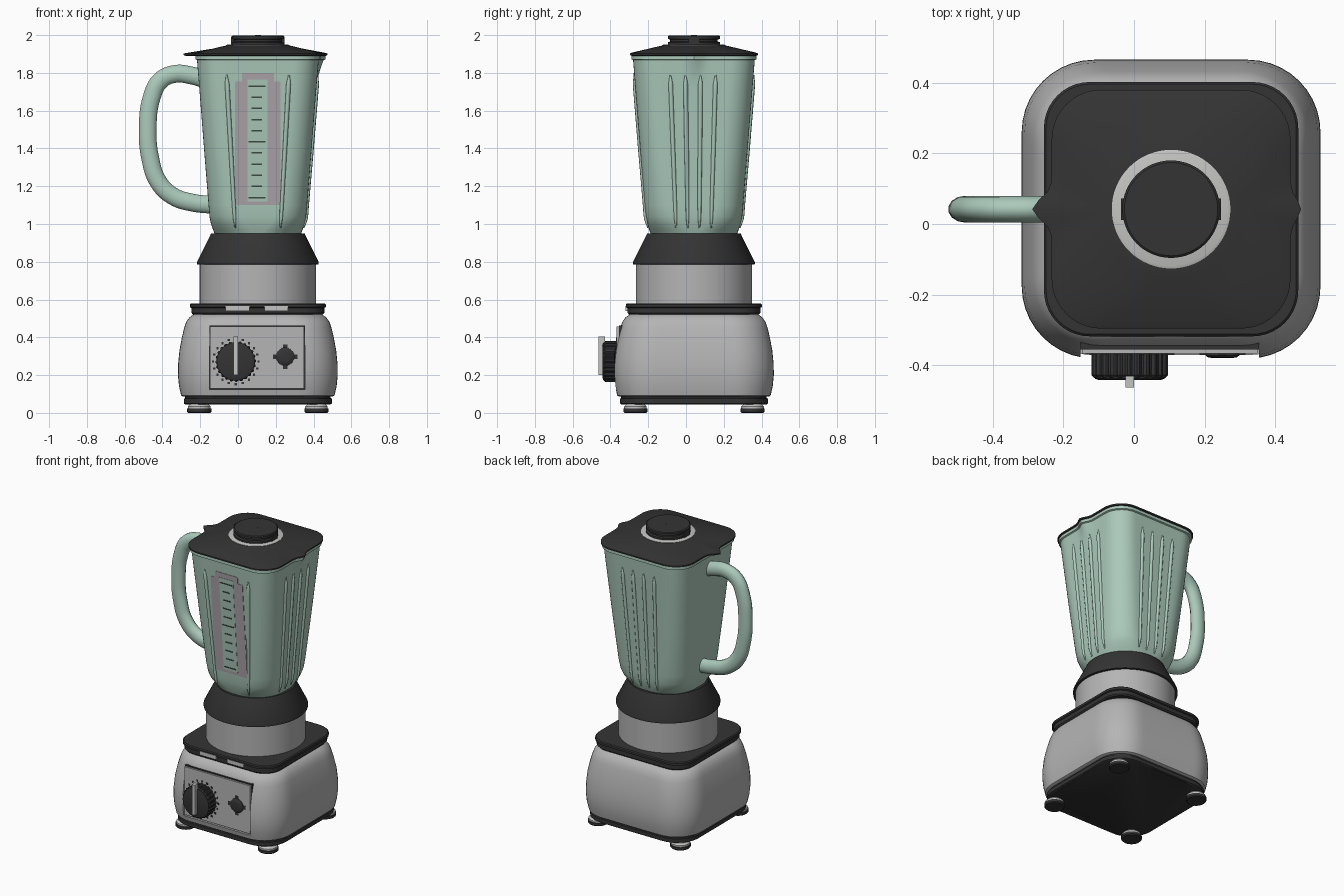
import bpy, bmesh, math

if bpy.data.objects.get("Cube"):
    bpy.data.objects.remove(bpy.data.objects["Cube"], do_unlink=True)

CX, CY = 0.105, 0.042          # vertical axis of the machine


def material(name, rgb):
    m = bpy.data.materials.new(name)
    m.use_nodes = True
    m.diffuse_color = (*rgb, 1)
    m.node_tree.nodes["Principled BSDF"].inputs["Base Color"].default_value = (*rgb, 1)
    return m


DARK = material("charcoal plastic", (0.034, 0.034, 0.034))
GREY = material("light grey enamel", (0.46, 0.46, 0.46))
PALE = material("pale grey trim", (0.55, 0.55, 0.54))
GREEN = material("pale green glass", (0.41, 0.59, 0.50))
PINK = material("pinkish grey print", (0.42, 0.38, 0.41))
INK = material("dark green ink", (0.045, 0.07, 0.06))


def finish(obj, angle=35):
    bpy.ops.object.select_all(action='DESELECT')
    obj.select_set(True)
    bpy.context.view_layer.objects.active = obj
    bpy.ops.object.shade_smooth_by_angle(angle=math.radians(angle))
    return obj


def make(name, rings, mat, loc=(0, 0, 0), rot=(0, 0, 0)):
    """Skin a stack of closed rings and cap both ends."""
    bm = bmesh.new()
    vs = [[bm.verts.new(p) for p in r] for r in rings]
    n = len(vs[0])
    for a, b in zip(vs, vs[1:]):
        for i in range(n):
            bm.faces.new((a[i], a[(i + 1) % n], b[(i + 1) % n], b[i]))
    bm.faces.new(vs[0][::-1])
    bm.faces.new(vs[-1])
    bmesh.ops.recalc_face_normals(bm, faces=bm.faces)
    me = bpy.data.meshes.new(name)
    bm.to_mesh(me)
    bm.free()
    me.materials.append(mat)
    obj = bpy.data.objects.new(name, me)
    obj.location, obj.rotation_euler = loc, rot
    bpy.context.collection.objects.link(obj)
    return finish(obj)


def square_ring(z, half, rad, right=0, left=0):
    """Rounded square; right and left pull a pointed lip out of the x sides."""
    pts, c = [], half - rad
    for k in range(4):
        a0 = k * math.pi / 2
        ca, sa = math.cos(a0), math.sin(a0)
        side = [(half, -c + 2 * c * i / 16) for i in range(16)]
        arc = [(c + rad * math.cos(t), c + rad * math.sin(t))
               for t in (math.pi / 2 * j / 10 for j in range(10))]
        for u, v in side + arc:
            x, y = u * ca - v * sa, u * sa + v * ca
            if abs(y) < c:
                lip = math.exp(-(y / 0.04) ** 2)
                x += lip * right if x > 0.9 * half else -lip * left if x < -0.9 * half else 0
            pts.append((x, y, z))
    return pts


def loft(name, sections, mat):
    return make(name, [square_ring(*s) for s in sections], mat, (CX, CY, 0))


def lathe(name, profile, mat, loc, n=64, rot=(0, 0, 0), ridge=0):
    rings = [[((r - ridge * (i // 2 % 2)) * math.cos(2 * math.pi * i / n),
               (r - ridge * (i // 2 % 2)) * math.sin(2 * math.pi * i / n), z)
              for i in range(n)] for r, z in profile]
    return make(name, rings, mat, loc, rot)


def box(name, x0, x1, y0, y1, z0, z1, mat):
    rings = [[(x0, y0, z), (x1, y0, z), (x1, y1, z), (x0, y1, z)] for z in (z0, z1)]
    return make(name, rings, mat)


# Feet and base plate
for i, (sx, sy) in enumerate([(-1, -1), (1, -1), (1, 1), (-1, 1)]):
    p = (CX + 0.31 * sx, CY + 0.31 * sy, 0)
    lathe(f"foot_pad_{i}", [(0.058, 0), (0.064, 0.006), (0.064, 0.022), (0.058, 0.024)], DARK, p, 32)
    lathe(f"foot_stem_{i}", [(0.06, 0.023), (0.06, 0.034), (0.048, 0.046)], PALE, p, 32)
loft("base_plate", [(0.045, 0.385, 0.16), (0.05, 0.392, 0.165), (0.075, 0.392, 0.165),
                    (0.078, 0.385, 0.16), (0.09, 0.385, 0.16)], DARK)

# Motor housing with a recess for the control panel
body = loft("motor_housing", [(0.086, 0.395, 0.18), (0.092, 0.406, 0.19), (0.14, 0.417, 0.20),
                              (0.2, 0.423, 0.205), (0.26, 0.422, 0.205), (0.33, 0.415, 0.20),
                              (0.4, 0.402, 0.195), (0.45, 0.390, 0.19), (0.48, 0.380, 0.185),
                              (0.505, 0.363, 0.18), (0.52, 0.342, 0.17), (0.526, 0.32, 0.16)], GREY)
cutter = box("panel_cutter", -0.152, 0.354, -0.5, -0.34, 0.124, 0.462, DARK)
cut = body.modifiers.new("panel_recess", 'BOOLEAN')
cut.object, cut.operation, cut.solver = cutter, 'DIFFERENCE', 'EXACT'
bpy.context.view_layer.objects.active = body
bpy.ops.object.modifier_apply(modifier=cut.name)
bpy.data.objects.remove(cutter, do_unlink=True)
finish(body)
box("panel_gap", -0.152, 0.354, -0.355, -0.33, 0.124, 0.462, DARK)
box("control_panel", -0.147, 0.349, -0.367, -0.33, 0.13, 0.457, GREY)

# Speed knob, pointer, pulse button and dial marks
FRONT = (math.pi / 2, 0, 0)
KX, KZ, BX, BZ = -0.012, 0.272, 0.25, 0.298
lathe("speed_knob", [(0.108, 0), (0.108, 0.062), (0.1, 0.07)], DARK, (KX, -0.366, KZ), 96, FRONT, 0.006)
lathe("knob_face", [(0.098, 0), (0.098, 0.072), (0.09, 0.075)], DARK, (KX, -0.366, KZ), 48, FRONT)
box("knob_pointer", KX - 0.012, KX + 0.012, -0.463, -0.43, 0.2, 0.405, PALE)
lathe("pulse_button", [(0.048, 0), (0.048, 0.006), (0.04, 0.012), (0.02, 0.014)], DARK,
      (BX, -0.366, BZ), 32, FRONT)


def dial_marks(name, cx, cz, radius, count, size):
    for i in range(count):
        a = 2 * math.pi * i / count
        x, z = cx + radius * math.cos(a), cz + radius * math.sin(a)
        box(f"{name}_{i}", x - size, x + size, -0.370, -0.36, z - size, z + size, DARK)


dial_marks("knob_mark", KX, KZ, 0.12, 20, 0.006)
dial_marks("button_mark", BX, BZ, 0.053, 4, 0.012)

# Dark collar with two indicator plates, neck and coupling skirt
loft("collar", [(0.522, 0.345, 0.12), (0.53, 0.352, 0.125), (0.556, 0.352, 0.125),
                (0.56, 0.36, 0.13), (0.574, 0.36, 0.13), (0.58, 0.354, 0.125)], DARK)
for name, x0, x1 in (("indicator_a", -0.065, 0.06), ("indicator_b", 0.14, 0.265)):
    box(name, x0, x1, CY - 0.362, CY - 0.34, 0.54, 0.566, PALE)
lathe("neck", [(0.308, 0.575), (0.308, 0.79)], GREY, (CX, CY, 0), 96)
lathe("coupling_skirt", [(0.31, 0.785), (0.322, 0.787), (0.322, 0.8), (0.252, 0.94),
                         (0.248, 0.95)], DARK, (CX, CY, 0), 96)

# Glass jar: tapering rounded square with a pouring spout on the left
loft("jar", [(0.945, 0.228, 0.20), (0.97, 0.237, 0.19), (1.0, 0.248, 0.17), (1.04, 0.256, 0.155),
             (1.1, 0.261, 0.145), (1.4, 0.285, 0.135), (1.72, 0.310, 0.13), (1.78, 0.315, 0.13, 0.004),
             (1.83, 0.319, 0.13, 0.015), (1.868, 0.322, 0.13, 0.026), (1.872, 0.331, 0.135, 0.028),
             (1.892, 0.331, 0.135, 0.028)], GREEN)


def wall(z):
    """Distance of the jar wall from the axis."""
    if z < 1.04:
        return 0.228 + 0.028 * math.sin(math.pi / 2 * (z - 0.945) / 0.095)
    return 0.256 + 0.0795 * (z - 1.04)


def tube(name, points, radius, mat, res=5):
    """Round tube through (x, y, z, radius factor) points, turned into a mesh."""
    cu = bpy.data.curves.new(name, 'CURVE')
    cu.dimensions, cu.bevel_depth, cu.bevel_resolution = '3D', radius, res
    cu.resolution_u, cu.use_fill_caps = 6, True
    sp = cu.splines.new('BEZIER')
    sp.bezier_points.add(len(points) - 1)
    for bp, p in zip(sp.bezier_points, points):
        bp.co, bp.radius = p[:3], p[3]
        bp.handle_left_type = bp.handle_right_type = 'AUTO'
    cu.materials.append(mat)
    obj = bpy.data.objects.new(name, cu)
    bpy.context.collection.objects.link(obj)
    bpy.ops.object.select_all(action='DESELECT')
    obj.select_set(True)
    bpy.context.view_layer.objects.active = obj
    bpy.ops.object.convert(target='MESH')
    return finish(bpy.context.view_layer.objects.active, 50)


# Vertical ribs: four on the left and back walls, two beside the scale
def rib(name, top, bottom, place):
    pts = []
    for z, f in ((1.79, 0.3), (1.74, 1), (1.4, 0.95), (1.1, 0.8), (1.03, 0.7), (0.98, 0.3)):
        u = bottom + (top - bottom) * (z - 0.98) / 0.81
        pts.append((*place(u, wall(z)), z, f))
    tube(name, pts, 0.0125, GREEN, 2)


for i in range(4):
    t, b = -0.125 + 0.08 * i, -0.095 + 0.062 * i
    rib(f"left_rib_{i}", t, b, lambda u, w: (CX + w, CY + u))
    rib(f"back_rib_{i}", t, b, lambda u, w: (CX - u, CY + w))
for i, s in enumerate((-1, 1)):
    rib(f"front_rib_{i}", 0.165 * s, 0.12 * s, lambda u, w: (CX + u, CY - w))


# Measuring scale printed on the front wall
def decal(name, x0, x1, z0, z1, out, mat):
    rings = [[(x0, CY - wall(z) - out, z), (x1, CY - wall(z) - out, z),
              (x1, CY - wall(z) + 0.002, z), (x0, CY - wall(z) + 0.002, z)] for z in (z0, z1)]
    make(name, rings, mat)


decal("scale_panel", -0.015, 0.225, 1.1, 1.755, 0.003, PINK)
decal("scale_panel_top", 0.02, 0.19, 1.755, 1.8, 0.003, PINK)
decal("scale_window", 0.05, 0.155, 1.12, 1.765, 0.005, GREEN)
for i in range(11):
    z = 1.14 + 0.059 * i
    h = 0.045 if i % 5 == 0 else 0.028
    decal(f"scale_mark_{i}", 0.1 - h, 0.1 + h, z - 0.004, z + 0.004, 0.007, INK)

# Handle
path = [(-0.17, 1.765), (-0.25, 1.787), (-0.33, 1.795), (-0.41, 1.76), (-0.457, 1.67), (-0.478, 1.5),
        (-0.465, 1.35), (-0.42, 1.22), (-0.34, 1.145), (-0.24, 1.113), (-0.12, 1.1)]
handle = tube("handle", [(x, 0, z, 1) for x, z in path], 0.048, GREEN)
handle.scale.y = 0.79
handle.location.y = CY

# Lid with a lip on each side, then ring and filler cap
loft("lid", [(1.89, 0.33, 0.135, 0.03, 0.052), (1.894, 0.338, 0.14, 0.03, 0.055),
             (1.903, 0.338, 0.14, 0.03, 0.055), (1.908, 0.326, 0.135, 0.02, 0.035),
             (1.928, 0.24, 0.16), (1.94, 0.19, 0.17), (1.945, 0.165, 0.155)], DARK)
AXIS = (CX, CY, 0)
lathe("cap_ring", [(0.168, 1.93), (0.168, 1.947), (0.16, 1.95)], PALE, AXIS, 64)
lathe("filler_cap", [(0.138, 1.94), (0.138, 1.962), (0.126, 1.966), (0.126, 1.976),
                     (0.138, 1.98), (0.138, 1.994), (0.132, 1.999)], DARK, AXIS, 64)
lathe("cap_dimple", [(0.016, 1.99), (0.016, 2.0)], DARK, AXIS, 24)
for i, s in enumerate((-1, 1)):
    x = CX + 0.134 * s
    box(f"cap_grip_{i}", x - 0.008, x + 0.008, CY - 0.03, CY + 0.03, 1.95, 1.992, DARK)
